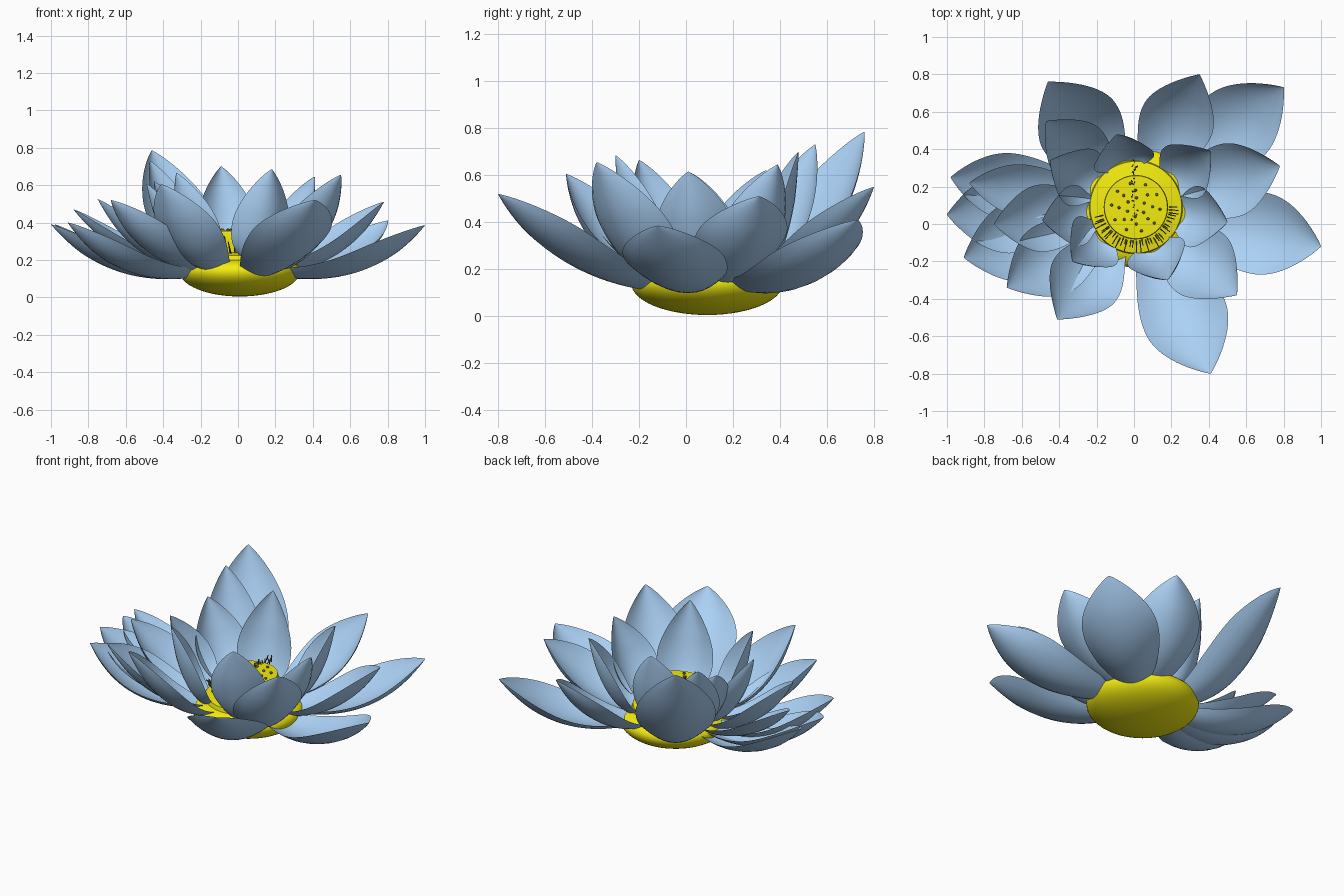
import bpy, bmesh, math, random
from mathutils import Vector

if "Cube" in bpy.data.objects:
    bpy.data.objects.remove(bpy.data.objects["Cube"])

random.seed(3)
CX, CY = 0.01, 0.09


def material(name, rgb):
    m = bpy.data.materials.new(name)
    m.diffuse_color = (*rgb, 1)
    m.use_nodes = True
    m.node_tree.nodes["Principled BSDF"].inputs["Base Color"].default_value = m.diffuse_color
    return m


yellow = material("yellow", (0.9, 0.84, 0.005))
dark = material("dark_olive", (0.12, 0.12, 0.03))
blue = material("pale_blue", (0.41, 0.64, 0.92))


def finish(bm, name, mat, angle=40):
    bmesh.ops.recalc_face_normals(bm, faces=bm.faces)
    me = bpy.data.meshes.new(name)
    bm.to_mesh(me)
    bm.free()
    ob = bpy.data.objects.new(name, me)
    bpy.context.collection.objects.link(ob)
    me.materials.append(mat)
    bpy.ops.object.select_all(action='DESELECT')
    ob.select_set(True)
    bpy.context.view_layer.objects.active = ob
    bpy.ops.object.shade_smooth_by_angle(angle=math.radians(angle))
    return ob


def lathe(name, profile, mat, seg=64):
    bm = bmesh.new()
    vs = [bm.verts.new((CX + r, CY, z)) for r, z in profile]
    es = [bm.edges.new(p) for p in zip(vs, vs[1:])]
    bmesh.ops.spin(bm, geom=vs + es, cent=(CX, CY, 0), axis=(0, 0, 1),
                   angle=math.tau, steps=seg)
    bmesh.ops.remove_doubles(bm, verts=bm.verts, dist=1e-4)
    return finish(bm, name, mat)


def outline(t):
    """Half-width share along a petal: wide base, full middle, rounded point."""
    if t < .55:
        return .5 + .5 * math.sin(t / .55 * math.pi / 2)
    u = (t - .55) / .45
    return max(0.01, (1 - u ** 2.1) ** .85)


def petal(name, tip, width, base_r, base_z, cup, sag):
    tip = Vector(tip)
    out = Vector((tip.x - CX, tip.y - CY, 0)).normalized()
    side = Vector((-out.y, out.x, 0))
    p0 = Vector((CX, CY, base_z)) + out * base_r
    p1 = p0.lerp(tip, 0.55)
    p1.z = base_z + sag * (tip.z - base_z)
    p1 += out * 0.03
    bm = bmesh.new()
    n, m = 24, 10
    sheets = []
    for thick in (-.008, .008):
        rows = []
        for i in range(n + 1):
            t = 1 - (1 - i / n) ** 1.4          # closer rows near the tip
            c = p0 * (1 - t) ** 2 + p1 * 2 * t * (1 - t) + tip * t * t
            tan = ((p1 - p0) * (1 - t) + (tip - p1) * t).normalized()
            normal = tan.cross(side)
            if normal.dot(Vector((0, 0, 1)) - out) < 0:
                normal = -normal
            w = width / 2 * outline(t)
            rows.append([bm.verts.new(c + side * w * s + normal * (
                cup * s * s * w * 2 + thick * (1 - s * s) * min(1, 4 * (1 - t))))
                for s in (2 * j / m - 1 for j in range(m + 1))])
        sheets.append(rows)
        for a, b in zip(rows, rows[1:]):
            for j in range(m):
                bm.faces.new((a[j], a[j + 1], b[j + 1], b[j]))
    # close the base, then weld the thin edges of both sheets
    a, b = sheets[0][0], sheets[1][0]
    for j in range(m):
        bm.faces.new((a[j], b[j], b[j + 1], a[j + 1]))
    bmesh.ops.remove_doubles(bm, verts=bm.verts, dist=2e-4)
    finish(bm, name, blue, 60)


# petal layers: tips (optional own width), then width, base radius, base height, cupping, sag
LAYERS = {
    "low_petal": ([(1.0, -.12, .385), (.80, .73, .41), (-1.0, .05, .39),
                   (-.98, .25, .39, .36), (-.91, -.18, .40)],
                  .44, .26, .115, .20, -.22),
    "outer_petal": ([(.41, -.80, .52), (-.46, .76, .785)],
                    .46, .26, .115, .20, .12),
    "middle_petal": ([(.35, .80, .55), (.78, .31, .51), (.55, -.38, .655), (-.41, -.51, .605),
                      (-.68, -.34, .52), (-.88, .22, .47, .28), (-.47, .55, .73, .34),
                      (-.75, 0, .525, .36)],
                     .40, .24, .14, .24, .08),
    "inner_petal": ([(.18, -.30, .685), (.50, .01, .615), (.41, .39, .645), (-.09, .48, .70),
                     (-.45, .34, .62), (-.49, .02, .61), (-.33, -.20, .665)],
                    .33, .23, .17, .28, .12),
}
for name, (tips, width, r, z, cup, sag) in LAYERS.items():
    for k, tip in enumerate(tips, 1):
        petal(f"{name}_{k}", tip[:3], tip[3] if len(tip) > 3 else width, r, z, cup, sag)

# rounded base and seed pod
bowl = [(.323 * math.sin(a), .14 - .135 * math.cos(a))
        for a in (math.pi / 2 * k / 14 for k in range(15))]
lathe("flower_base", bowl + [(.318, .16), (.30, .18), (.25, .20), (.15, .21), (0, .21)], yellow)
lathe("seed_pod", [(0, .20), (.25, .20), (.245, .225), (.16, .24), (.165, .28), (.172, .34),
                   (.168, .355), (0, .36)], yellow)

# seeds in rings on the pod
bm = bmesh.new()
for ring_r, count in ((.05, 6), (.09, 8), (.13, 10)):
    for k in range(count):
        a = math.tau * k / count + ring_r * 9
        g = bmesh.ops.create_icosphere(bm, subdivisions=2, radius=.008)
        bmesh.ops.translate(bm, verts=g["verts"],
                            vec=(CX + ring_r * math.cos(a), CY + ring_r * math.sin(a), .36))
finish(bm, "seeds", dark)


def rod(bm, a, b, r):
    d = b - a
    g = bmesh.ops.create_cone(bm, cap_ends=True, segments=6, radius1=r, radius2=r, depth=d.length)
    bmesh.ops.rotate(bm, verts=g["verts"], matrix=d.to_track_quat('Z', 'Y').to_matrix())
    bmesh.ops.translate(bm, verts=g["verts"], vec=(a + b) / 2)


# stamens around the front of the pod, plus a short row across its top
bm = bmesh.new()
for k in range(36):
    a = math.radians(195 + 165 * k / 35 + random.uniform(-2, 2))
    d = Vector((math.cos(a), math.sin(a), 0))
    c = Vector((CX, CY, 0))
    rod(bm, c + d * .17 + Vector((0, 0, .22)),
        c + d * random.uniform(.2, .245) + Vector((0, 0, random.uniform(.27, .33))), .003)
for k in range(24):
    p = Vector((random.uniform(-.01, .012), .01 + .014 * k, .33))
    rod(bm, p, p + Vector((random.uniform(-.02, .02), random.uniform(-.02, .02),
                           random.uniform(.035, .06))), .003)
finish(bm, "stamens", dark)
